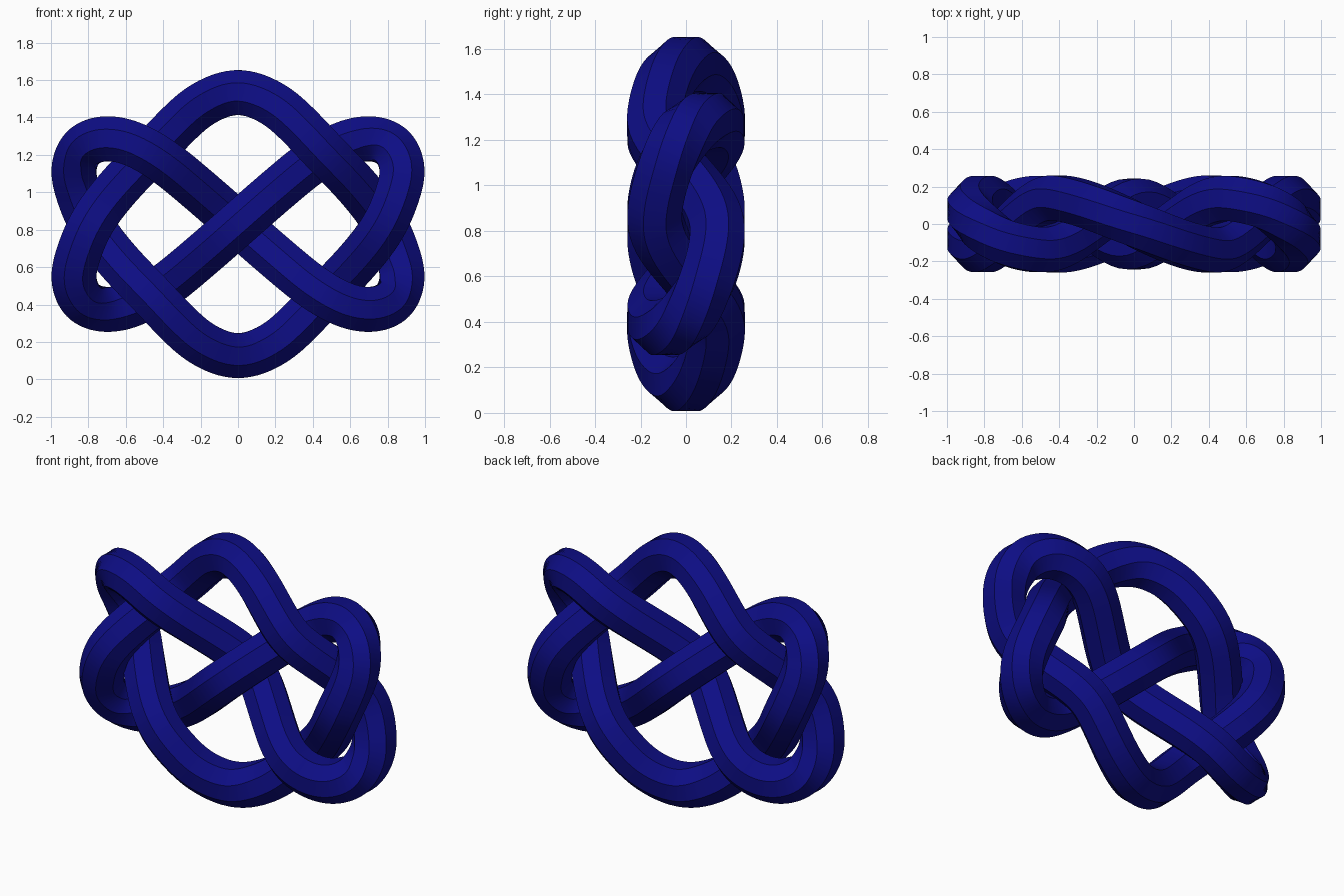
import bpy, bmesh, math
from mathutils import Vector

cube = bpy.data.objects.get("Cube")
if cube:
    bpy.data.objects.remove(cube, do_unlink=True)

CENTRE_Z = 0.83      # height of the knot's middle
APOTHEM = 0.12       # rope centre to flat side
SIDES = 8
STEPS = 7            # rings per span

# Quarter of the rope's path, from the top to the central crossing
quarter = [Vector(p) for p in (
    (0, 0, .71), (.2, -.085, .637), (.33, -.127, .523), (.457, -.14, .388),
    (.635, 0, .203), (.787, .14, 0), (.85, .125, -.15), (.88, .075, -.29),
    (.833, 0, -.41), (.72, -.085, -.457), (.6, -.125, -.443),
    (.46, -.14, -.378), (.23, 0, -.2), (0, .14, 0))]

# Repeat it by symmetry into a closed path
half = quarter + [Vector((-p.x, p.y, -p.z)) for p in reversed(quarter[:-1])]
path = half + [Vector((-p.x, -p.y, p.z)) for p in reversed(half[1:-1])]


def smooth_loop(pts, steps):
    """Closed Hermite curve through the points, spaced by chord length."""
    n = len(pts)
    chord = [(pts[(i + 1) % n] - pts[i]).length for i in range(n)]
    tangent = []
    for i in range(n):
        a, b = chord[i - 1], chord[i]
        before = (pts[i] - pts[i - 1]) / a
        after = (pts[(i + 1) % n] - pts[i]) / b
        tangent.append((before * b + after * a) / (a + b))
    out = []
    for i in range(n):
        j, h = (i + 1) % n, chord[i]
        for k in range(steps):
            u = k / steps
            out.append(pts[i] * (2 * u**3 - 3 * u**2 + 1)
                       + tangent[i] * h * (u**3 - 2 * u**2 + u)
                       + pts[j] * (3 * u**2 - 2 * u**3)
                       + tangent[j] * h * (u**3 - u**2))
    # Light relaxing removes small curvature jumps
    for _ in range(8):
        out = [out[i] * .5 + (out[i - 1] + out[(i + 1) % len(out)]) * .25
               for i in range(len(out))]
    return out


# Sweep an octagon along the path, one flat kept towards the front
centres = smooth_loop(path, STEPS)
count = len(centres)
radius = APOTHEM / math.cos(math.pi / SIDES)
bm = bmesh.new()
rings = []
for i, c in enumerate(centres):
    along = (centres[(i + 1) % count] - centres[i - 1]).normalized()
    side = along.cross(Vector((0, 1, 0))).normalized()
    depth = side.cross(along)
    ring = []
    for k in range(SIDES):
        a = (k + .5) * 2 * math.pi / SIDES
        v = c + (side * math.cos(a) + depth * math.sin(a)) * radius
        ring.append(bm.verts.new(v + Vector((0, 0, CENTRE_Z))))
    rings.append(ring)
for i in range(count):
    r, s = rings[i], rings[(i + 1) % count]
    for k in range(SIDES):
        m = (k + 1) % SIDES
        bm.faces.new((r[k], r[m], s[m], s[k]))
bmesh.ops.recalc_face_normals(bm, faces=bm.faces)
mesh = bpy.data.meshes.new("knotted_rope")
bm.to_mesh(mesh)
bm.free()

# Navy material
navy = bpy.data.materials.new("navy blue")
navy.use_nodes = True
colour = (0.004, 0.004, 0.23, 1)
navy.diffuse_color = colour
navy.node_tree.nodes["Principled BSDF"].inputs["Base Color"].default_value = colour
mesh.materials.append(navy)

rope = bpy.data.objects.new("knotted_rope", mesh)
bpy.context.collection.objects.link(rope)
bpy.ops.object.select_all(action='DESELECT')
rope.select_set(True)
bpy.context.view_layer.objects.active = rope
bpy.ops.object.shade_smooth_by_angle(angle=math.radians(30))
